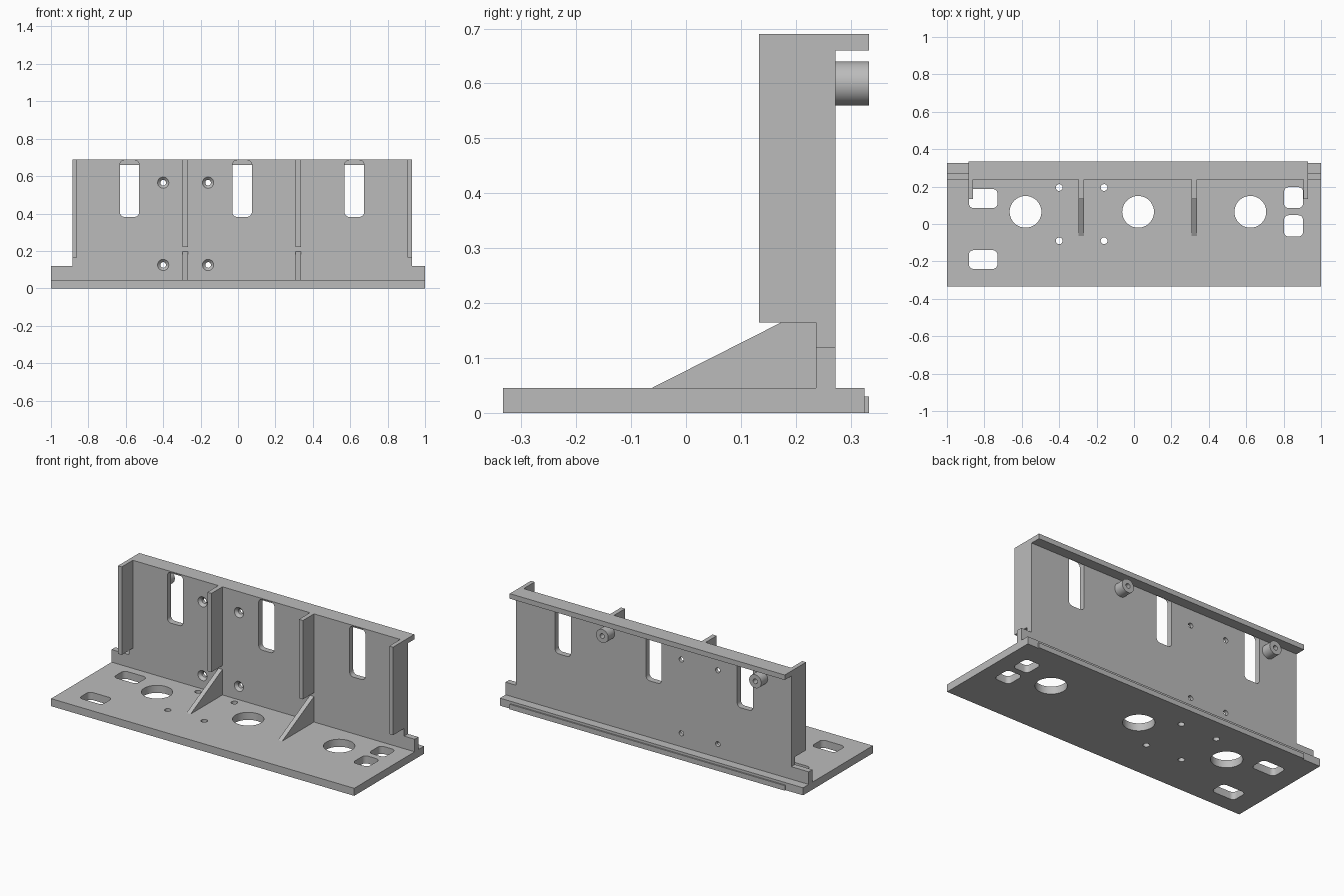
import bpy
import bmesh
from math import pi
from mathutils import Matrix, Vector

if "Cube" in bpy.data.objects:
    bpy.data.objects.remove(bpy.data.objects["Cube"], do_unlink=True)

grey = bpy.data.materials.new("plain grey")
grey.use_nodes = True
grey.diffuse_color = (0.5, 0.5, 0.5, 1)
grey.node_tree.nodes["Principled BSDF"].inputs["Base Color"].default_value = (0.5, 0.5, 0.5, 1)


def finish(name, bm):
    bmesh.ops.recalc_face_normals(bm, faces=bm.faces[:])
    mesh = bpy.data.meshes.new(name)
    bm.to_mesh(mesh)
    bm.free()
    mesh.materials.append(grey)
    obj = bpy.data.objects.new(name, mesh)
    bpy.context.collection.objects.link(obj)
    return obj


def box(name, x, y, z, round_axis=None, radius=0.025):
    """Box between limits; edges along round_axis may be rounded."""
    bm = bmesh.new()
    bmesh.ops.create_cube(bm, size=1)
    for v in bm.verts:
        v.co = Vector([r[0] if c < 0 else r[1] for c, r in zip(v.co, (x, y, z))])
    if round_axis is not None:
        edges = [e for e in bm.edges
                 if abs((e.verts[0].co - e.verts[1].co).normalized()[round_axis]) > 0.9]
        bmesh.ops.bevel(bm, geom=edges, offset=radius, segments=6, profile=0.5, affect='EDGES')
    return finish(name, bm)


def rod(name, start, length, r1, r2=None, along_y=False):
    """Cylinder or cone running from start along +z or +y."""
    bm = bmesh.new()
    turn = Matrix.Rotation(-pi / 2, 4, 'X') if along_y else Matrix()
    place = Matrix.Translation(start) @ turn @ Matrix.Translation((0, 0, length / 2))
    bmesh.ops.create_cone(bm, cap_ends=True, segments=40, radius1=r1,
                          radius2=r1 if r2 is None else r2, depth=length, matrix=place)
    return finish(name, bm)


def cut(obj, cutters):
    """Subtract each cutter, bake the result and discard the cutters."""
    for c in cutters:
        c.hide_render = True
        mod = obj.modifiers.new("cut", 'BOOLEAN')
        mod.operation, mod.solver, mod.object = 'DIFFERENCE', 'EXACT', c
    graph = bpy.context.evaluated_depsgraph_get()
    mesh = bpy.data.meshes.new_from_object(obj.evaluated_get(graph))
    obj.modifiers.clear()
    obj.data = mesh
    for c in cutters:
        bpy.data.objects.remove(c, do_unlink=True)


def smooth(obj):
    bpy.ops.object.select_all(action='DESELECT')
    obj.select_set(True)
    bpy.context.view_layer.objects.active = obj
    bpy.ops.object.shade_smooth_by_angle(angle=pi / 6)


LEFT, RIGHT = 0.93, -0.885         # upright panel ends
FRONT, BACK = 0.237, 0.272         # upright panel faces
RIB, TOP, FLOOR = 0.133, 0.69, 0.045
BAYS = (-0.58, 0.022, 0.622)
SCREWS = (-0.4, -0.16)

# Base plate with round openings, screw holes and rounded slots
base = box("base_plate", (-1, 1), (-0.333, 0.325), (0, FLOOR))
deep = (-0.1, 0.1)
cutters = [rod("opening", (x, 0.065, -0.1), 0.2, 0.085) for x in BAYS]
cutters += [rod("base_screw", (x, y, -0.1), 0.2, 0.018) for x in SCREWS for y in (-0.09, 0.195)]
cutters += [box("wide_slot", (-0.883, -0.73), y, deep, 2) for y in ((0.085, 0.187), (-0.24, -0.14))]
cutters += [box("short_slot", (0.802, 0.904), y, deep, 2) for y in ((0.085, 0.197), (-0.067, 0.047))]
cut(base, cutters)
smooth(base)

# Low strip on the rear edge of the base
box("rear_strip", (RIGHT, LEFT), (0.325, 0.333), (0, 0.03))

# Upright panel with slots and countersunk screw holes
panel = box("upright_panel", (RIGHT, LEFT), (FRONT, BACK), (FLOOR, TOP))
cutters = [box("panel_slot", (x - 0.052, x + 0.052), (0.2, 0.3), (0.382, 0.685), 1) for x in BAYS]
for x in SCREWS:
    for z in (0.125, 0.565):
        cutters.append(rod("panel_screw", (x, 0.2, z), 0.1, 0.015, along_y=True))
        cutters.append(rod("countersink", (x, FRONT - 0.005, z), 0.02, 0.035, 0.015, along_y=True))
cut(panel, cutters)
smooth(panel)

# Low extensions of the panel at both ends
box("left_panel_foot", (LEFT, 1), (FRONT, BACK), (FLOOR, 0.12))
box("right_panel_foot", (-1, RIGHT), (FRONT, BACK), (FLOOR, 0.12))

# Rear flange along the top
box("top_flange", (RIGHT, LEFT), (BACK, 0.333), (0.66, TOP))

# End ribs
box("left_end_rib", (LEFT - 0.025, LEFT), (RIB, FRONT), (0.165, TOP))
box("right_end_rib", (RIGHT, RIGHT + 0.025), (RIB, FRONT), (0.165, TOP))

# Middle ribs, each above a triangular gusset
for side, x in (("right", -0.282), ("left", 0.322)):
    box(side + "_middle_rib", (x - 0.0135, x + 0.0135), (RIB, FRONT), (0.22, TOP))
    bm = bmesh.new()
    corners = ((-0.063, FLOOR), (FRONT, FLOOR), (FRONT, 0.197))
    face = bm.faces.new([bm.verts.new((x - 0.0135, y, z)) for y, z in corners])
    new = bmesh.ops.extrude_face_region(bm, geom=[face])["geom"]
    bmesh.ops.translate(bm, vec=(0.027, 0, 0), verts=[g for g in new if isinstance(g, bmesh.types.BMVert)])
    finish(side + "_gusset", bm)

# Hollow bosses on the back of the panel
for side, x in (("right", -0.69), ("left", 0.32)):
    boss = rod(side + "_boss", (x, BACK, 0.6), 0.061, 0.04, along_y=True)
    cut(boss, [rod("bore", (x, BACK + 0.01, 0.6), 0.1, 0.014, along_y=True)])
    smooth(boss)
